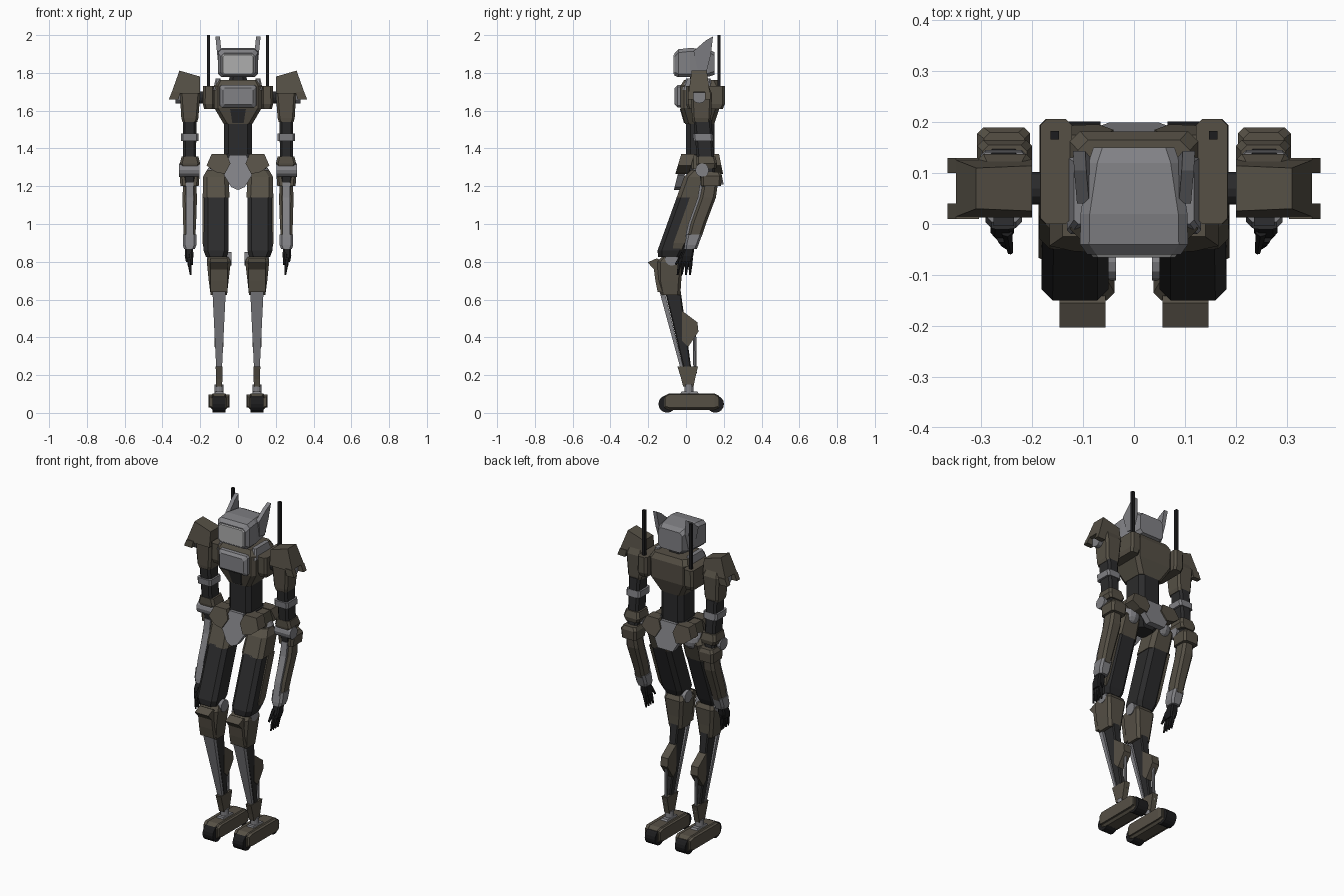
import bpy, bmesh
from mathutils import Vector


def material(name, r, g, b):
    m = bpy.data.materials.new(name)
    m.diffuse_color = (r, g, b, 1)
    return m


BROWN = material("olive brown armour", 0.092, 0.080, 0.060)
GREY = material("steel grey", 0.22, 0.22, 0.235)
LIGHT = material("pale visor", 0.42, 0.42, 0.42)
DARK = material("dark frame", 0.024, 0.024, 0.025)
BLACK = material("black rubber", 0.012, 0.012, 0.013)


def finish(name, bm, mat, mirror):
    bmesh.ops.recalc_face_normals(bm, faces=bm.faces)
    me = bpy.data.meshes.new(name)
    bm.to_mesh(me)
    bm.free()
    me.materials.append(mat)
    ob = bpy.data.objects.new(name, me)
    bpy.context.collection.objects.link(ob)
    if mirror:
        ob.modifiers.new("mirror", 'MIRROR').use_mirror_merge = False
    return ob


def place(axis, u, v, t):
    return {'x': (t, u, v), 'y': (u, t, v), 'z': (u, v, t)}[axis]


def skin(bm, rings):
    n = len(rings[0])
    for a, b in zip(rings, rings[1:]):
        for i in range(n):
            bm.faces.new((a[i], a[(i + 1) % n], b[(i + 1) % n], b[i]))
    bm.faces.new(rings[0])
    bm.faces.new(rings[-1])


def loft(name, mat, axis, sections, c=0.0, mirror=True):
    """Box sections (t, u0, u1, v0, v1) along an axis, corners cut by c."""
    bm = bmesh.new()
    rings = []
    for t, a, b, d, e in sections:
        if c:
            p = [(a + c, d), (b - c, d), (b, d + c), (b, e - c),
                 (b - c, e), (a + c, e), (a, e - c), (a, d + c)]
        else:
            p = [(a, d), (b, d), (b, e), (a, e)]
        rings.append([bm.verts.new(place(axis, u, v, t)) for u, v in p])
    skin(bm, rings)
    return finish(name, bm, mat, mirror)


def prism(name, mat, axis, pts, t0, t1, shear=0, taper=0, mirror=True):
    """Profile extruded along axis; shear and taper grow below the first point."""
    bm = bmesh.new()
    mid, half, ref = (t0 + t1) / 2, (t1 - t0) / 2, pts[0][1]
    rings = []
    for s in (-1, 1):
        rings.append([bm.verts.new(place(axis, u, v, mid + shear * (ref - v)
                      + s * half * (1 + taper * (ref - v)))) for u, v in pts])
    skin(bm, rings)
    return finish(name, bm, mat, mirror)


def rod(name, mat, p, q, r1, r2=None, n=12, mirror=True):
    p, q = Vector(p), Vector(q)
    bm = bmesh.new()
    rot = (q - p).to_track_quat('Z', 'Y').to_matrix().to_4x4()
    rot.translation = (p + q) / 2
    bmesh.ops.create_cone(bm, cap_ends=True, segments=n, radius1=r1,
                          radius2=r1 if r2 is None else r2, depth=(q - p).length, matrix=rot)
    return finish(name, bm, mat, mirror)


# Head
loft("head", GREY, 'y', [(-.06, -.092, .092, 1.785, 1.905), (-.04, -.106, .106, 1.777, 1.925),
     (.02, -.105, .105, 1.777, 1.932), (.12, -.09, .09, 1.78, 1.925),
     (.15, -.08, .08, 1.79, 1.91)], .018, False)
loft("visor", LIGHT, 'y', [(-.066, -.08, .08, 1.795, 1.895), (-.059, -.086, .086, 1.79, 1.90)], .01, False)
prism("ear_fin", GREY, 'x', [(.04, 1.915), (.105, 1.972), (.143, 1.993), (.132, 1.90),
      (.11, 1.81), (.06, 1.82)], .088, .112, shear=-.1)
loft("neck", DARK, 'z', [(1.73, -.055, .055, .02, .12), (1.79, -.042, .042, .02, .11)], .02, False)

# Torso
loft("torso", BROWN, 'z', [(1.53, -.076, .076, -.005, .15), (1.615, -.126, .126, -.03, .178),
     (1.73, -.126, .126, -.03, .182), (1.762, -.11, .11, -.01, .165)], .02, False)
loft("chest_plate", GREY, 'y', [(-.06, -.08, .08, 1.632, 1.72), (-.045, -.096, .096, 1.617, 1.735),
     (0, -.1, .1, 1.617, 1.74)], .01, False)
prism("belly_vent", DARK, 'y', [(-.03, 1.535), (.03, 1.535), (.042, 1.61), (-.042, 1.61)],
      -.011, .01, shear=.29, mirror=False)
loft("collar_pad", GREY, 'z', [(1.71, .09, .132, -.02, .14), (1.77, .092, .118, .0, .13)], .008)
loft("side_pod", BROWN, 'z', [(1.61, .125, .18, .01, .195), (1.635, .122, .186, .0, .206),
     (1.73, .122, .184, .0, .206)], .012)
loft("antenna", BLACK, 'z', [(1.70, .147, .164, .166, .183), (2.0, .147, .164, .166, .183)])
rod("shoulder_axle", DARK, (.12, .07, 1.67), (.25, .07, 1.67), .032)
loft("waist", DARK, 'z', [(1.35, -.074, .074, 0, .15), (1.54, -.074, .074, 0, .15)], .025, False)

# Pelvis
loft("pelvis_core", DARK, 'z', [(1.22, -.05, .05, .02, .12), (1.27, -.085, .085, 0, .15),
     (1.37, -.085, .085, .0, .15)], .02, False)
prism("front_groin_plate", GREY, 'y', [(-.045, 1.365), (.045, 1.365), (.075, 1.26), (.035, 1.195),
      (0, 1.18), (-.035, 1.195), (-.075, 1.26)], -.018, .02, shear=-.25, mirror=False)
prism("back_groin_plate", GREY, 'y', [(-.05, 1.365), (.05, 1.365), (.088, 1.28), (.05, 1.21),
      (-.05, 1.21), (-.088, 1.28)], .13, .168, shear=.2, mirror=False)
hip = [(.06, 1.37), (.14, 1.37), (.166, 1.31), (.12, 1.275), (.07, 1.265), (.04, 1.32)]
prism("front_hip_plate", BROWN, 'y', hip, -.025, .045, shear=-.3)
prism("back_hip_plate", BROWN, 'y', hip, .11, .175, shear=.2)
loft("hip_side_plate", BROWN, 'z', [(1.29, .08, .15, .03, .13), (1.365, .07, .135, .03, .13)], .01)
bm = bmesh.new()
bmesh.ops.create_uvsphere(bm, u_segments=12, v_segments=8, radius=.058)
bmesh.ops.translate(bm, verts=bm.verts, vec=(.11, .09, 1.265))
finish("hip_ball", bm, GREY, True)


# Thighs lean forward along a line
def thigh(z, x0, x1, f=-.07, b=.07):
    y = .06 - .36 * (1.25 - z)
    return (z, x0, x1, y + f, y + b)


loft("thigh_upper", BROWN, 'z', [thigh(1.285, .065, .165, -.045, .045), thigh(1.25, .05, .185),
     thigh(1.14, .045, .187)], .022)
loft("thigh_core", DARK, 'z', [thigh(1.15, .05, .18), thigh(.86, .05, .182),
     thigh(.825, .06, .17, -.055, .065)], .022)
loft("thigh_outer_panel", BROWN, 'z', [thigh(1.145, .15, .188, 0, .06), thigh(.90, .15, .188, 0, .06),
     thigh(.86, .15, .18, .01, .055)])

# Knees
rod("knee_axle", GREY, (.035, -.075, .815), (.165, -.075, .815), .036)
loft("knee_housing", BROWN, 'z', [(.625, .058, .145, -.135, -.03), (.70, .05, .155, -.15, -.025),
     (.80, .038, .165, -.15, -.015), (.825, .05, .155, -.13, -.03)], .015)
prism("kneecap", BROWN, 'x', [(-.203, .797), (-.155, .818), (-.12, .80), (-.12, .64),
      (-.15, .64), (-.162, .70), (-.17, .76)], .056, .146)

# Lower legs
loft("shin_core", DARK, 'z', [(.22, .086, .114, -.01, .03), (.66, .072, .128, -.115, -.03)], .006)
loft("shin_plate", GREY, 'z', [(.23, .085, .115, -.028, -.012), (.66, .064, .136, -.145, -.118)])
prism("calf_fin", BROWN, 'x', [(-.02, .54), (.06, .48), (.066, .43), (.012, .35), (-.02, .38)], .076, .124)
rod("calf_piston", GREY, (.1, .045, .42), (.1, .048, .21), .009, n=8)
loft("ankle_guard", BROWN, 'z', [(.14, .084, .116, -.015, .04), (.18, .083, .117, -.025, .048),
     (.245, .082, .118, -.045, .063)])
rod("ankle_joint", GREY, (.1, .015, .09), (.1, .015, .15), .024)

# Feet with rollers
loft("foot", BROWN, 'y', [(-.115, .06, .14, .02, .09), (-.09, .055, .145, .015, .103),
     (.15, .055, .145, .015, .103), (.175, .06, .14, .02, .09)], .012)
for label, y in (("front", -.1), ("back", .155)):
    rod(label + "_roller", BLACK, (.066, y, .047), (.134, y, .047), .046, n=16)
loft("foot_side_plate", BROWN, 'y', [(-.11, .05, .152, .035, .085), (-.09, .046, .156, .028, .098),
     (.15, .046, .156, .028, .098), (.172, .05, .152, .035, .085)])
loft("foot_top_plate", GREY, 'z', [(.10, .075, .125, -.03, .07), (.112, .08, .12, -.025, .06)])

# Shoulders
prism("shoulder_pad", BROWN, 'y', [(.31, 1.812), (.35, 1.70), (.30, 1.69), (.2, 1.69), (.2, 1.78)],
      .03, .11, taper=3.5)
for label, y in (("front", .01), ("back", .1)):
    prism(label + "_shoulder_prong", BROWN, 'y',
          [(.35, 1.70), (.366, 1.66), (.315, 1.658), (.305, 1.70)], y, y + .03)
rod("shoulder_disc", GREY, (.27, .07, 1.675), (.33, .07, 1.675), .036)

# Arms
loft("upper_arm", BROWN, 'z', [(1.54, .216, .294, .035, .13), (1.56, .21, .3, .032, .133),
     (1.69, .2, .308, .025, .138), (1.75, .215, .295, .04, .11)], .012)
loft("elbow_core", DARK, 'z', [(1.19, .225, .288, .085, .16), (1.32, .222, .29, .06, .15),
     (1.55, .22, .292, .04, .135)], .012)
loft("arm_band", GREY, 'z', [(1.44, .21, .302, .04, .145), (1.478, .21, .302, .036, .141)], .01)
loft("elbow_upper_guard", BROWN, 'z', [(1.295, .21, .298, .06, .16), (1.32, .2, .308, .055, .165),
     (1.358, .21, .298, .055, .155)], .012)
rod("elbow_axle", GREY, (.205, .085, 1.285), (.312, .085, 1.285), .036)
loft("elbow_lower_guard", BROWN, 'z', [(1.20, .208, .305, .08, .185), (1.255, .204, .308, .08, .19),
     (1.275, .215, .295, .09, .18)], .012)
loft("forearm", BROWN, 'z', [(.93, .226, .288, .008, .082), (1.0, .222, .29, .025, .105),
     (1.14, .217, .294, .075, .158), (1.22, .222, .29, .09, .17)], .014)
loft("forearm_rail", GREY, 'z', [(.93, .236, .276, -.004, .02), (1.0, .236, .276, .012, .04),
     (1.14, .236, .276, .062, .09), (1.22, .236, .276, .075, .11)])
loft("wrist", GREY, 'z', [(.868, .228, .286, -.01, .058), (.89, .22, .292, -.008, .066),
     (.945, .22, .292, .004, .086)], .012)

# Hands
loft("palm", BLACK, 'z', [(.80, .24, .276, -.032, .03), (.83, .236, .282, -.025, .038),
     (.875, .238, .28, -.005, .045)], .008)
for i in range(4):
    y, tip = -.026 + .017 * i, -.045 + .022 * i
    rod("finger_%d" % (i + 1), BLACK, (.26, y, .82), (.255, (y + tip) / 2, .775), .012, .010, 6)
    rod("fingertip_%d" % (i + 1), BLACK, (.255, (y + tip) / 2, .78), (.25, tip, .73), .010, .005, 6)
rod("thumb", BLACK, (.25, -.015, .845), (.243, -.055, .785), .012, .006, 6)
